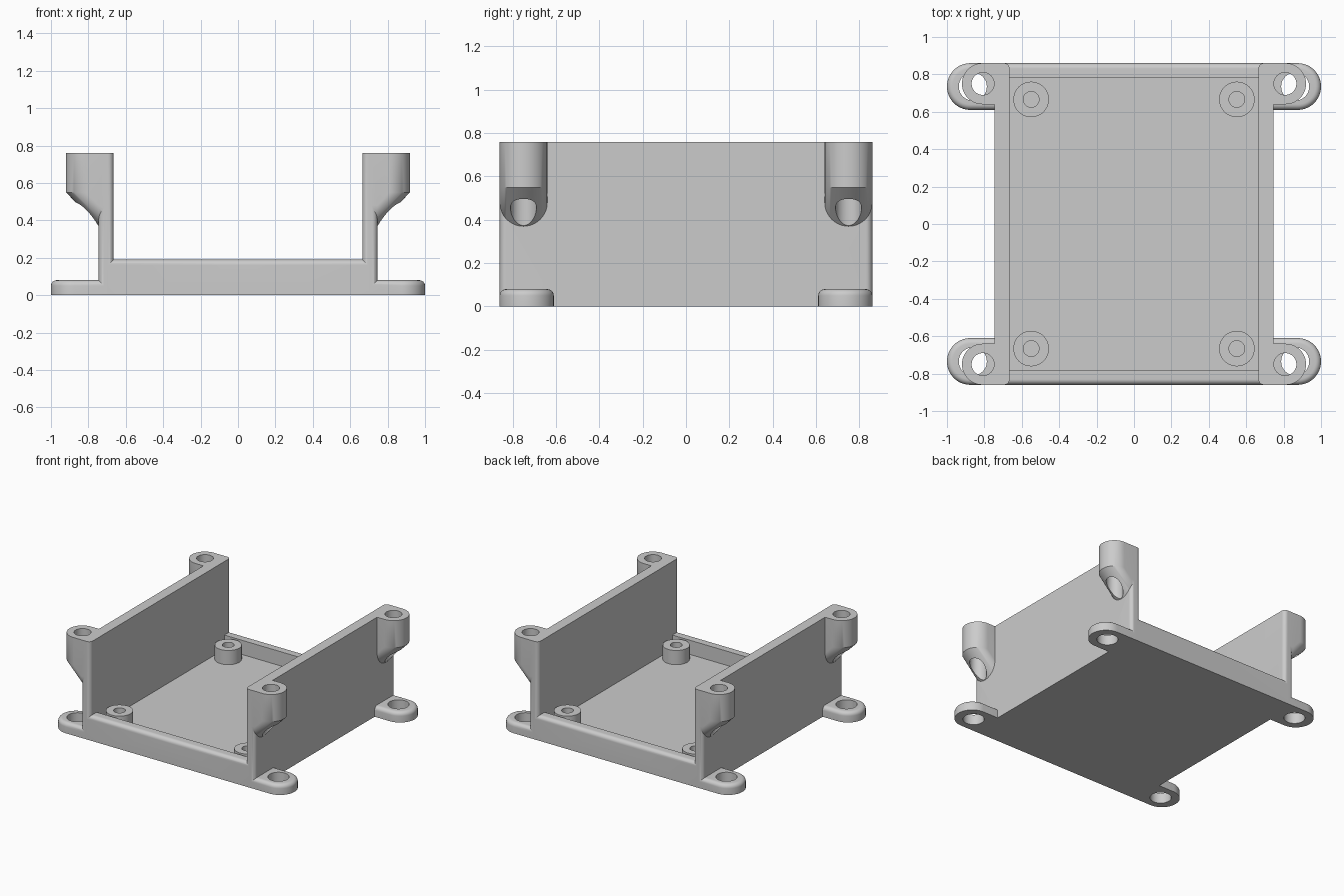
import bpy, bmesh
from math import sin, cos, pi

if "Cube" in bpy.data.objects:
    bpy.data.objects.remove(bpy.data.objects["Cube"])

grey = bpy.data.materials.new("plain grey")
grey.use_nodes = True
COLOUR = (0.6, 0.6, 0.6, 1)
grey.diffuse_color = COLOUR
grey.node_tree.nodes["Principled BSDF"].inputs["Base Color"].default_value = COLOUR

# Main dimensions
HALF_DEPTH, HEIGHT = 0.86, 0.76
WALL_IN, WALL_OUT, ROOT = 0.665, 0.745, 0.70
FLOOR, LIP, LIP_IN = 0.08, 0.19, 0.783
FILLET, PAST = 0.03, -0.2


def arc(cx, cy, r, start, end, steps=10):
    """Points on an arc, angles in quarter turns."""
    angles = [(start + (end - start) * i / steps) * pi / 2 for i in range(steps + 1)]
    return [(cx + r * cos(a), cy + r * sin(a)) for a in angles]


def make_object(name, bm):
    bmesh.ops.recalc_face_normals(bm, faces=bm.faces)
    mesh = bpy.data.meshes.new(name)
    bm.to_mesh(mesh)
    bm.free()
    mesh.materials.append(grey)
    obj = bpy.data.objects.new(name, mesh)
    bpy.context.collection.objects.link(obj)
    return obj


def prism(name, outline, low, high, along_x=False, round_top=0):
    """Extrude an outline upwards, or a (y, z) profile along x."""
    bm = bmesh.new()
    place = (lambda a, b: (low, a, b)) if along_x else (lambda a, b: (a, b, low))
    face = bm.faces.new([bm.verts.new(place(a, b)) for a, b in outline])
    new = bmesh.ops.extrude_face_region(bm, geom=[face])["geom"]
    step = (high - low, 0, 0) if along_x else (0, 0, high - low)
    bmesh.ops.translate(bm, verts=[g for g in new if isinstance(g, bmesh.types.BMVert)], vec=step)
    bmesh.ops.recalc_face_normals(bm, faces=bm.faces)
    if round_top:
        rim = [e for e in bm.edges if all(v.co.z > high - 1e-5 for v in e.verts)]
        bmesh.ops.bevel(bm, geom=rim, offset=round_top, segments=6,
                        profile=0.5, affect='EDGES')
    return make_object(name, bm)


def cylinder(name, x, y, r, low, high):
    return prism(name, arc(x, y, r, 0, 4, 48)[:-1], low, high)


def tongue(cx, cy, r):
    """Outline rooted in the side wall with a half-round outer end."""
    return [(ROOT, cy - r)] + arc(cx, cy, r, -1, 1, 24) + [(ROOT, cy + r)]


def combine(target, part, operation):
    mod = target.modifiers.new(operation.title(), 'BOOLEAN')
    mod.operation, mod.solver, mod.object = operation, 'EXACT', part
    bpy.context.view_layer.objects.active = target
    bpy.ops.object.modifier_apply(modifier=mod.name)
    bpy.data.objects.remove(part)


# Floor with rounded end lip, one quarter reaching just past the centre
profile = [(PAST, 0), (HALF_DEPTH, 0)]
profile += arc(HALF_DEPTH - FILLET, LIP - FILLET, FILLET, 0, 1)
profile += [(LIP_IN, LIP), (LIP_IN, FLOOR), (PAST, FLOOR)]
tray = prism("mounting_tray", profile, PAST, ROOT, along_x=True)

# Side wall with rounded vertical end edges
outline = [(WALL_IN, PAST), (WALL_OUT, PAST)]
outline += arc(WALL_OUT - FILLET, HALF_DEPTH - FILLET, FILLET, 0, 1)
outline += arc(WALL_IN + FILLET, HALF_DEPTH - FILLET, FILLET, 1, 2)
side_wall = prism("side_wall", outline, 0, HEIGHT)

# Mounting foot with softened top rim
foot = prism("mounting_foot", tongue(0.875, 0.735, 0.125), 0, FLOOR, round_top=FILLET)

# Screw post tapering back into the wall
POST_X, POST_Y, POST_R = 0.81, 0.75, 0.11
bm = bmesh.new()
for z in (0.55, HEIGHT):
    for x, y in tongue(POST_X, POST_Y, POST_R):
        bm.verts.new((x, y, z))
for x in (ROOT, WALL_OUT):
    for y, z in arc(POST_Y, 0.48, POST_R, 2, 4, 24):
        bm.verts.new((x, y, z))
hull = bmesh.ops.convex_hull(bm, input=bm.verts)
loose = [v for v in bm.verts if not v.link_faces]
bmesh.ops.delete(bm, geom=loose, context='VERTS')
bmesh.ops.dissolve_limit(bm, angle_limit=0.002, verts=bm.verts, edges=bm.edges)
post = make_object("screw_post", bm)

# Board standoff
standoff = cylinder("standoff", 0.55, 0.666, 0.095, FLOOR / 2, LIP)

for part in (side_wall, foot, post, standoff):
    combine(tray, part, 'UNION')

# Screw holes
for hole in (cylinder("post_hole", 0.808, POST_Y, 0.06, 0.3, 0.9),
             cylinder("foot_hole", 0.862, 0.735, 0.075, -0.1, 0.2),
             cylinder("standoff_hole", 0.55, 0.666, 0.042, FLOOR, 0.3)):
    combine(tray, hole, 'DIFFERENCE')

# Smooth the curves, then mirror the quarter into the whole tray
bpy.ops.object.select_all(action='DESELECT')
tray.select_set(True)
bpy.context.view_layer.objects.active = tray
bpy.ops.object.shade_smooth_by_angle(angle=pi / 6)
mirror = tray.modifiers.new("Mirror", 'MIRROR')
for axis in (0, 1):
    mirror.use_axis[axis] = True
    mirror.use_bisect_axis[axis] = True
